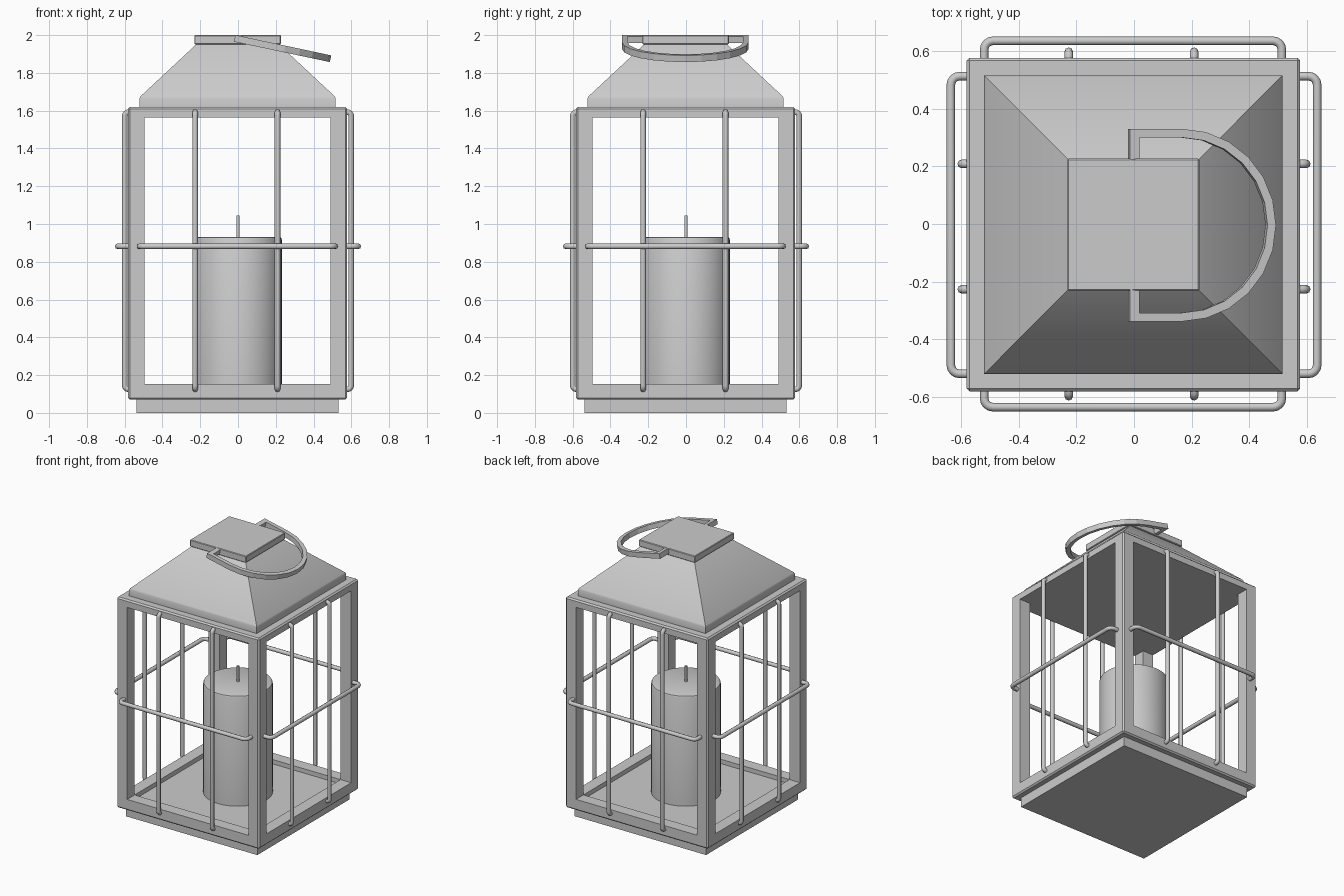
import bpy, bmesh, math
from mathutils import Vector, Matrix

if "Cube" in bpy.data.objects:
    bpy.data.objects.remove(bpy.data.objects["Cube"])

C = -0.002  # slight offset of the body from the origin


def add_object(name, bm, angle=35):
    bmesh.ops.recalc_face_normals(bm, faces=bm.faces)
    me = bpy.data.meshes.new(name)
    bm.to_mesh(me)
    bm.free()
    ob = bpy.data.objects.new(name, me)
    bpy.context.collection.objects.link(ob)
    if angle:
        smooth(ob, angle)
    return ob


def smooth(ob, angle=35):
    bpy.ops.object.select_all(action='DESELECT')
    ob.select_set(True)
    bpy.context.view_layer.objects.active = ob
    bpy.ops.object.shade_smooth_by_angle(angle=math.radians(angle))


def box(name, hx, hy, z0, z1, bevel=0.0):
    bm = bmesh.new()
    bmesh.ops.create_cube(bm, size=1, matrix=Matrix.Translation((C, C, (z0 + z1) / 2))
                          @ Matrix.Diagonal((2 * hx, 2 * hy, z1 - z0, 1)))
    if bevel:
        bmesh.ops.bevel(bm, geom=bm.edges[:], offset=bevel, segments=1, affect='EDGES')
    return add_object(name, bm, 0)


def cylinder(name, r, z0, z1, sides, bevel=0.0):
    bm = bmesh.new()
    bmesh.ops.create_cone(bm, cap_ends=True, segments=sides, radius1=r, radius2=r,
                          depth=z1 - z0, matrix=Matrix.Translation((0, 0, (z0 + z1) / 2)))
    if bevel:
        rim = [e for e in bm.edges if all(v.co.z > z1 - 1e-4 for v in e.verts)]
        bmesh.ops.bevel(bm, geom=rim, offset=bevel, segments=2, profile=0.5, affect='EDGES')
    return add_object(name, bm)


def staple(name, corners, fillet, radius=0.015):
    """Round rod following four corner points, with rounded bends."""
    p = [Vector(c) for c in corners]
    path = [p[0]]
    for a, b, c in zip(p, p[1:], p[2:]):
        u, v = (a - b).normalized() * fillet, (c - b).normalized() * fillet
        for i in range(5):
            t = i / 4 * math.pi / 2
            path.append(b + u * (1 - math.sin(t)) + v * (1 - math.cos(t)))
    path.append(p[-1])
    cu = bpy.data.curves.new(name, 'CURVE')
    cu.dimensions = '3D'
    cu.bevel_depth, cu.bevel_resolution, cu.use_fill_caps = radius, 2, True
    sp = cu.splines.new('POLY')
    sp.points.add(len(path) - 1)
    for q, co in zip(sp.points, path):
        q.co = (*co, 1)
    ob = bpy.data.objects.new(name, cu)
    bpy.context.collection.objects.link(ob)
    bpy.ops.object.select_all(action='DESELECT')
    ob.select_set(True)
    bpy.context.view_layer.objects.active = ob
    bpy.ops.object.convert(target='MESH')
    smooth(bpy.context.object, 50)


# Base slab
box("base", 0.535, 0.535, 0, 0.07)

# Body frame: one solid with the inside and the four windows cut out
frame = box("frame", 0.580, 0.580, 0.07, 1.62, 0.01)
cutters = [box("window_cutter_x", 1, 0.493, 0.152, 1.565),
           box("window_cutter_y", 0.493, 1, 0.152, 1.565),
           box("inside_cutter", 0.493, 0.493, 0.12, 1.565)]
for cutter in cutters:
    mod = frame.modifiers.new(cutter.name, 'BOOLEAN')
    mod.operation, mod.solver, mod.object = 'DIFFERENCE', 'EXACT', cutter
    bpy.context.view_layer.objects.active = frame
    bpy.ops.object.modifier_apply(modifier=mod.name)
    bpy.data.objects.remove(cutter)

# Roof: stacked square sections
bm = bmesh.new()
rings = []
for h, z in [(0.519, 1.62), (0.519, 1.666), (0.514, 1.676), (0.215, 1.955)]:
    rings.append([bm.verts.new((C + sx * h, C + sy * h, z))
                  for sx, sy in ((-1, -1), (1, -1), (1, 1), (-1, 1))])
for lo, hi in zip(rings, rings[1:]):
    for i in range(4):
        j = (i + 1) % 4
        bm.faces.new((lo[i], lo[j], hi[j], hi[i]))
bm.faces.new(rings[0])
bm.faces.new(rings[-1])
add_object("roof", bm, 30)
box("roof_cap", 0.229, 0.229, 1.951, 2.0, 0.004)

# Guard rods on all four sides
for side, s, axis in (("front", -1, 1), ("back", 1, 1), ("left", -1, 0), ("right", 1, 0)):
    def at(along, out, z):
        q = [along, along, z]
        q[axis] = s * out
        return q
    for n, a in enumerate((-0.227, 0.209)):
        staple(f"{side}_upright_rod_{n + 1}",
               [at(a, 0.56, 0.125), at(a, 0.599, 0.125), at(a, 0.599, 1.592), at(a, 0.56, 1.592)], 0.02)
    staple(f"{side}_cross_rod",
           [at(-0.521, 0.56, 0.882), at(-0.521, 0.637, 0.882),
            at(0.514, 0.637, 0.882), at(0.514, 0.56, 0.882)], 0.03)

# Candle and wick
cylinder("candle", 0.232, 0.12, 0.932, 40, 0.014)
cylinder("wick", 0.009, 0.92, 1.046, 12)

# Handle: flat band with inward tabs, tilted down towards +x
R, r, cx, n = 0.335, 0.305, 0.166, 12
arc = [(-math.pi / 2 + math.pi * i / n) for i in range(n + 1)]
outer = [(-0.018, -R)] + [(cx + R * math.cos(t), R * math.sin(t)) for t in arc] + [(-0.018, R)]
inner = [(0.015, 0.22), (0.015, r)] + [(cx + r * math.cos(t), r * math.sin(t)) for t in reversed(arc)] \
    + [(0.015, -r), (0.015, -0.22)]
outline = [(-0.018, -0.22)] + outer + [(-0.018, 0.22)] + inner
bm = bmesh.new()
face = bm.faces.new([bm.verts.new((x, y - 0.004, -0.018)) for x, y in outline])
ext = bmesh.ops.extrude_face_region(bm, geom=[face])
bmesh.ops.translate(bm, vec=(0, 0, 0.036),
                    verts=[v for v in ext["geom"] if isinstance(v, bmesh.types.BMVert)])
bmesh.ops.triangulate(bm, faces=[f for f in bm.faces if len(f.verts) > 4])
bm.transform(Matrix.Translation((0, 0, 1.979)) @ Matrix.Rotation(math.radians(12), 4, 'Y'))
add_object("handle", bm, 10)
